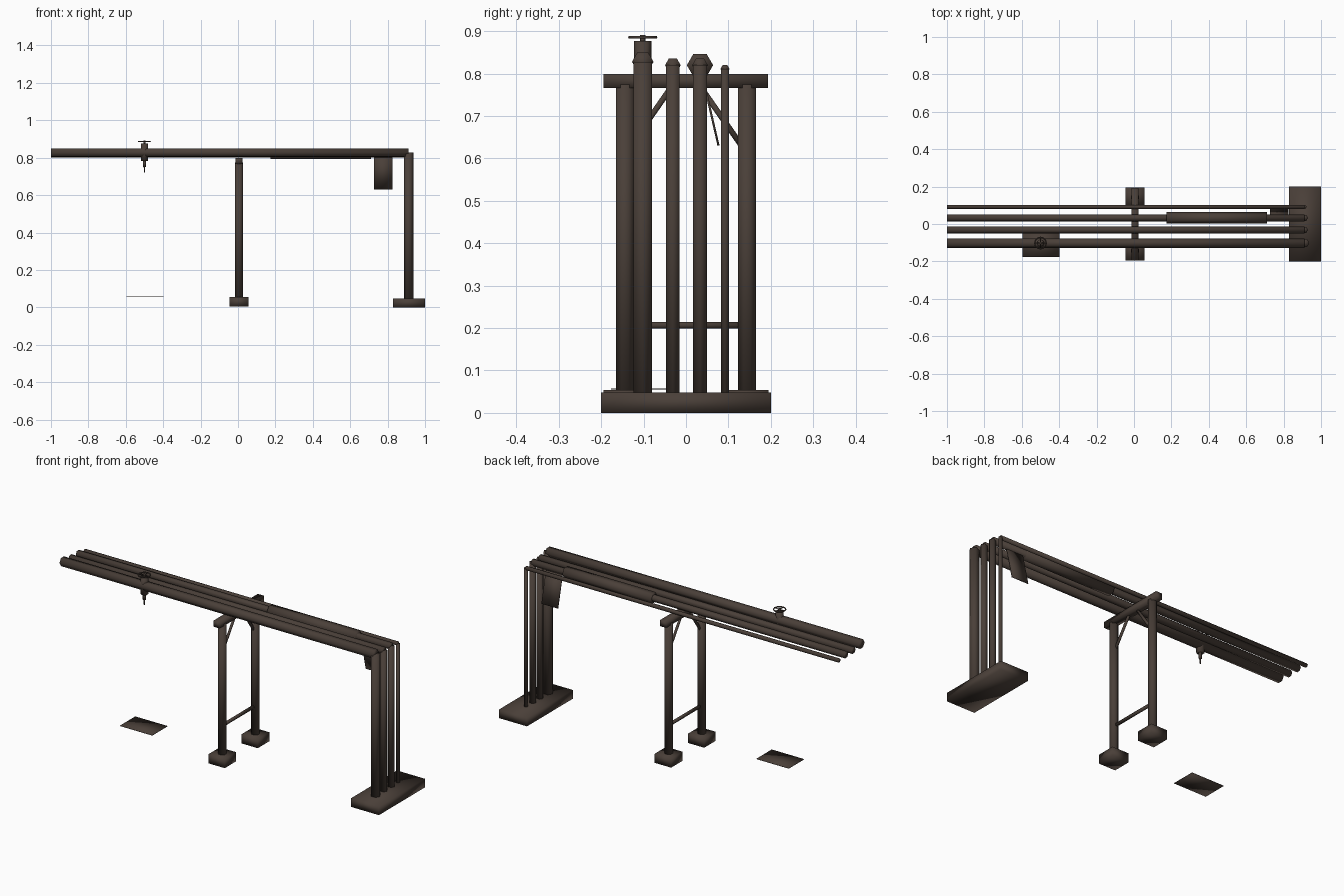
import bpy, bmesh, math
from mathutils import Vector, Matrix

if "Cube" in bpy.data.objects:
    bpy.data.objects.remove(bpy.data.objects["Cube"])

iron = bpy.data.materials.new("dark_brown_iron")
iron.diffuse_color = (0.068, 0.050, 0.040, 1)
iron.use_nodes = True
iron.node_tree.nodes["Principled BSDF"].inputs["Base Color"].default_value = iron.diffuse_color


def finish(name, bm):
    bmesh.ops.recalc_face_normals(bm, faces=bm.faces)
    for f in bm.faces:
        f.smooth = True
    me = bpy.data.meshes.new(name)
    bm.to_mesh(me)
    bm.free()
    me.materials.append(iron)
    ob = bpy.data.objects.new(name, me)
    bpy.context.collection.objects.link(ob)
    return ob


def rod(name, a, b, r, toward, sides=6, r2=None, roll=0.0):
    """Capped prism from a to b, first corner pointing along 'toward'."""
    a, b, u = Vector(a), Vector(b), Vector(toward).normalized()
    w = (b - a).normalized()
    u = (u - w * u.dot(w)).normalized()
    v = w.cross(u)
    bm = bmesh.new()
    rings = []
    for p, rad in ((a, r), (b, r if r2 is None else r2)):
        ring = []
        for i in range(sides):
            t = roll + 2 * math.pi * i / sides
            ring.append(bm.verts.new(p + rad * (math.cos(t) * u + math.sin(t) * v)))
        rings.append(ring)
    lo, hi = rings
    for i in range(sides):
        j = (i + 1) % sides
        bm.faces.new((lo[i], lo[j], hi[j], hi[i]))
    bm.faces.new(lo)
    bm.faces.new(hi)
    return finish(name, bm)


def box(name, lo, hi, tilt=0.0):
    lo, hi = Vector(lo), Vector(hi)
    bm = bmesh.new()
    bmesh.ops.create_cube(bm, size=1)
    m = (Matrix.Translation((lo + hi) / 2) @ Matrix.Rotation(tilt, 4, 'X')
         @ Matrix.Diagonal((*(hi - lo), 1)))
    bmesh.ops.transform(bm, matrix=m, verts=bm.verts)
    return finish(name, bm)


X, Y = (1, 0, 0), (0, 1, 0)

# Four pipes: long horizontal run, then a drop into the base slab
for n, (y, r, z) in enumerate([(-0.102, 0.0255, 0.828), (-0.031, 0.0185, 0.820),
                               (0.033, 0.0185, 0.820), (0.092, 0.0108, 0.811)], 1):
    rod(f"pipe_run_{n}", (-1, y, z), (0.912, y, z), r, Y)
    rod(f"pipe_drop_{n}", (0.912, y, 0.03), (0.912, y, z), r, X)

# Thick sleeve around the third pipe
rod("pipe_sleeve", (0.174, 0.033, 0.82), (0.71, 0.033, 0.82), 0.031, Y)

# Base slab under the drops
box("base_slab", (0.83, -0.2, 0), (1, 0.2, 0.048))

# Support frame: feet, columns, braces
CX = 0.005
for side, s in (("front", -1), ("back", 1)):
    y = 0.144 * s
    box(f"{side}_foot", (CX - 0.05, y - 0.05, 0.004), (CX + 0.05, y + 0.05, 0.054))
    rod(f"{side}_column", (CX, y, 0.04), (CX, y, 0.775), 0.0225, X, 8, roll=math.pi / 8)
    rod(f"{side}_brace", (CX, 0.138 * s, 0.62), (CX, 0.032 * s, 0.772), 0.0078, X)
box("top_beam", (CX - 0.019, -0.194, 0.766), (CX + 0.019, 0.193, 0.799))
rod("lower_strut", (CX, -0.144, 0.207), (CX, 0.144, 0.207), 0.009, X)

# Hanging tilted sign plate
box("sign_plate", (0.727, 0.0545, 0.628), (0.827, 0.0595, 0.803), math.radians(13))

# Valve on the first pipe: body, stem, hand wheel and drain tip
VX, VY = -0.5, -0.102
rod("valve_body", (VX, VY, 0.782), (VX, VY, 0.877), 0.0205, Y)
rod("valve_stem", (VX, VY, 0.87), (VX, VY, 0.891), 0.006, Y)
rod("drain_neck", (VX, VY, 0.75), (VX, VY, 0.785), 0.008, Y)
rod("drain_tip", (VX, VY, 0.722), (VX, VY, 0.755), 0.003, Y, r2=0.005)
for n, d in enumerate((Vector(X), Vector(Y)), 1):
    c = Vector((VX, VY, 0.886))
    rod(f"wheel_spoke_{n}", c - d * 0.031, c + d * 0.031, 0.0025, (0, 0, 1))
bpy.ops.mesh.primitive_torus_add(major_segments=12, minor_segments=6, major_radius=0.031,
                                 minor_radius=0.0035, location=(VX, VY, 0.886))
wheel = bpy.context.object
wheel.name = "hand_wheel"
wheel.data.materials.append(iron)
bpy.ops.object.shade_smooth()

# Thin plate lying near the ground below the valve
box("ground_plate", (-0.597, -0.177, 0.0555), (-0.399, -0.043, 0.0575))
